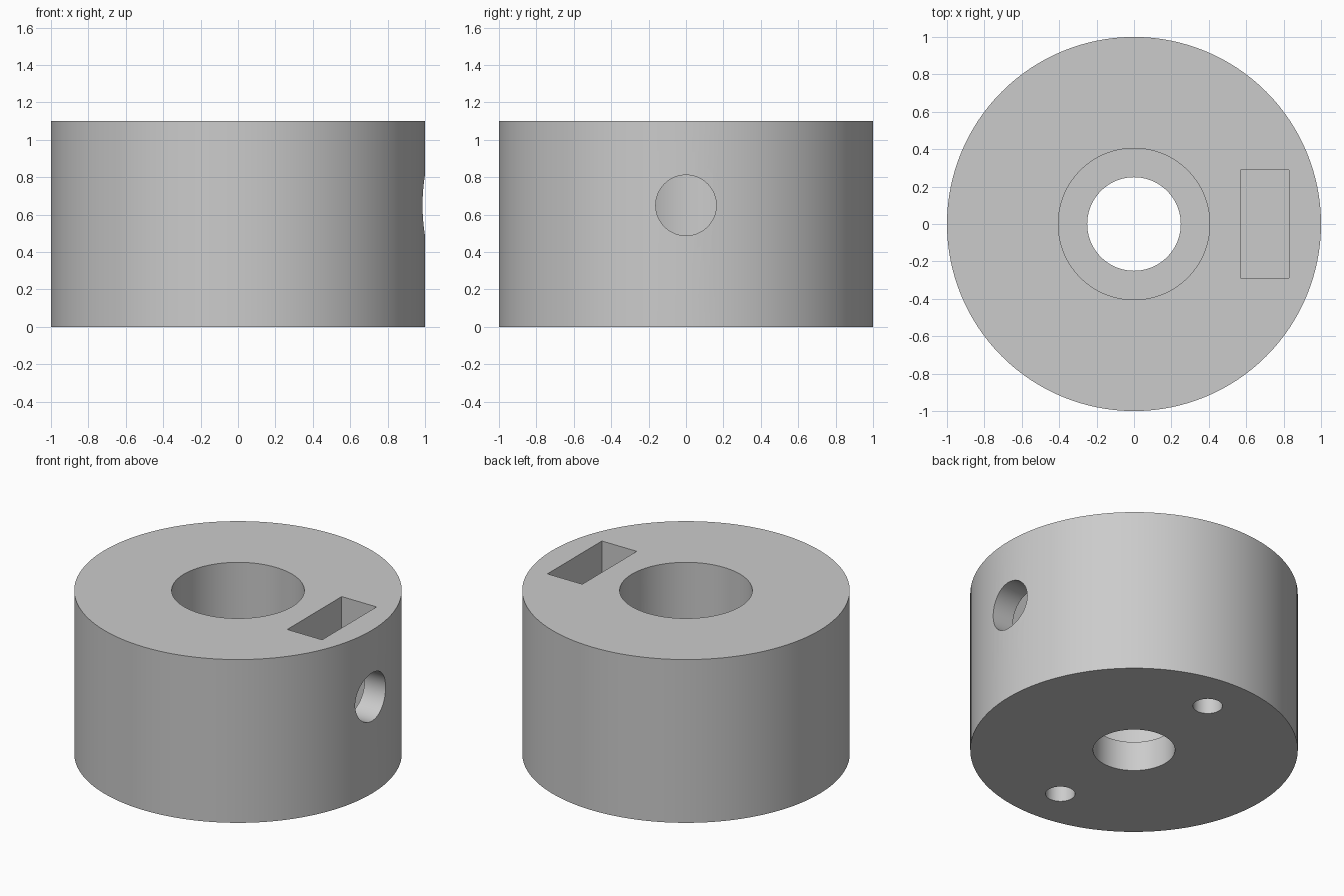
import bpy
from math import pi

default = bpy.data.objects.get("Cube")
if default:
    bpy.data.objects.remove(default, do_unlink=True)

HEIGHT = 1.1
SCREW_Z = 0.65

grey = bpy.data.materials.new("plain grey")
grey.use_nodes = True
grey.diffuse_color = (0.6, 0.6, 0.6, 1)
grey.node_tree.nodes["Principled BSDF"].inputs["Base Color"].default_value = (0.6, 0.6, 0.6, 1)


def cylinder(name, radius, start, end, x=0, y=0, sides=128):
    """Upright cylinder between two heights."""
    bpy.ops.mesh.primitive_cylinder_add(
        vertices=sides, radius=radius, depth=end - start, location=(x, y, (start + end) / 2))
    ob = bpy.context.object
    ob.name = name
    ob.data.materials.append(grey)
    return ob


def cut(body, cutter):
    """Subtract the cutter from the body, then discard it."""
    cutter.hide_render = True
    mod = body.modifiers.new(cutter.name, "BOOLEAN")
    mod.operation = "DIFFERENCE"
    mod.solver = "EXACT"
    mod.object = cutter
    bpy.context.view_layer.objects.active = body
    bpy.ops.object.modifier_apply(modifier=mod.name)
    bpy.data.objects.remove(cutter, do_unlink=True)


# Round collar body
collar = cylinder("collar", 1, 0, HEIGHT)

# Stepped centre bore: narrow below, wide above
cut(collar, cylinder("shaft_bore", 0.25, -0.1, 0.4))
cut(collar, cylinder("wide_bore", 0.405, 0.2, HEIGHT + 0.1))

# Blind pin holes in the underside, front and back
for side in (-1, 1):
    cut(collar, cylinder("pin_hole", 0.09, -0.1, 0.5, y=side * 0.7, sides=48))

# Nut slot, open at the top
slot_floor = 0.36
slot_top = HEIGHT + 0.1
bpy.ops.mesh.primitive_cube_add(size=1, location=(0.7, 0, (slot_floor + slot_top) / 2))
slot = bpy.context.object
slot.name = "nut_slot"
slot.scale = (0.26, 0.58, slot_top - slot_floor)
slot.data.materials.append(grey)
cut(collar, slot)

# Set screw hole from the left side into the bore
screw = cylinder("screw_hole", 0.162, -0.55, 0.55, sides=64)
screw.rotation_euler = (0, pi / 2, 0)
screw.location = (0.65, 0, SCREW_Z)
cut(collar, screw)

# Smooth round walls, sharp rims
bpy.ops.object.select_all(action="DESELECT")
collar.select_set(True)
bpy.context.view_layer.objects.active = collar
bpy.ops.object.shade_smooth_by_angle(angle=pi / 6)
